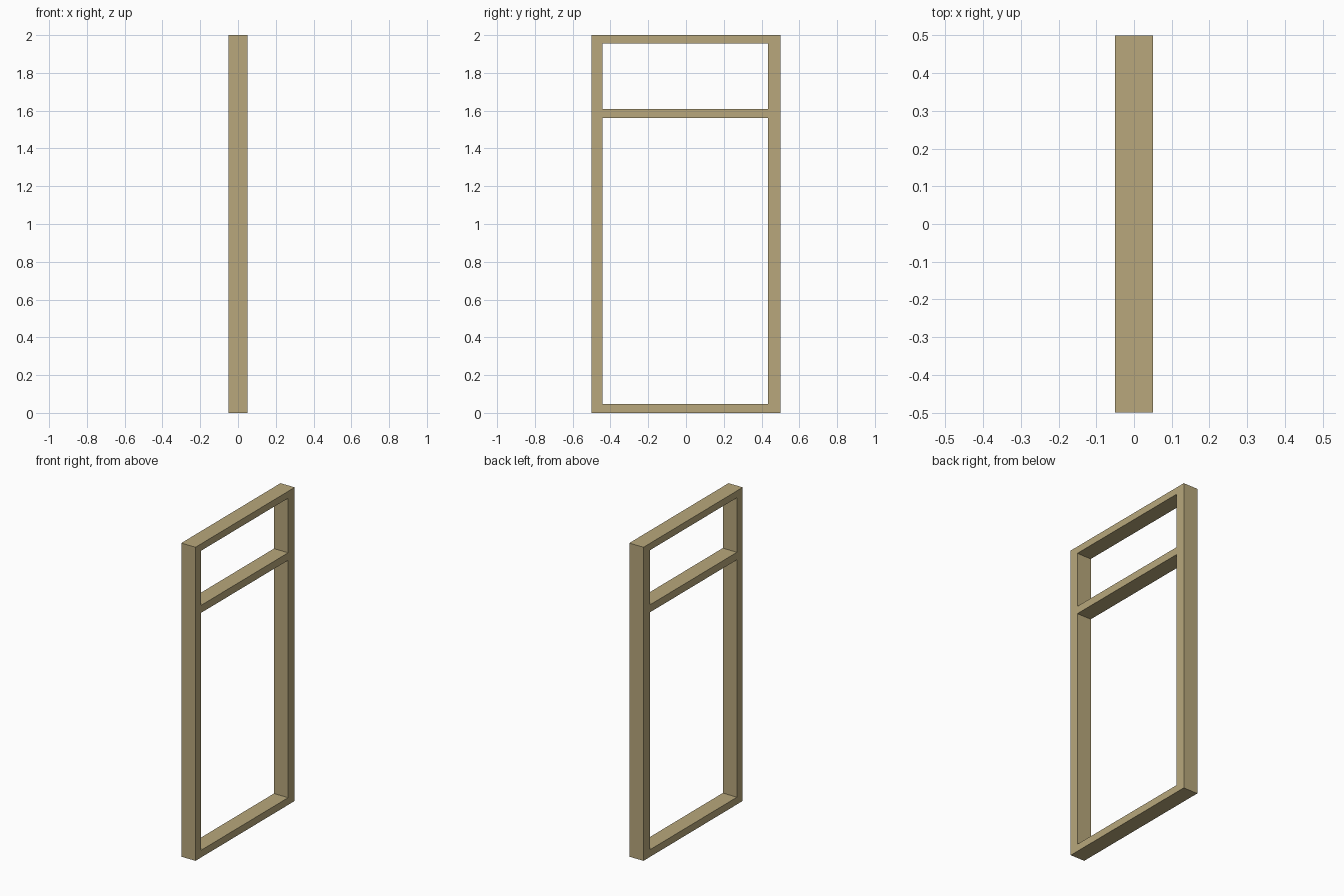
import bpy

if "Cube" in bpy.data.objects:
    bpy.data.objects.remove(bpy.data.objects["Cube"], do_unlink=True)

# Single wood colour
wood = bpy.data.materials.new("tan_wood")
wood.use_nodes = True
colour = (0.48, 0.39, 0.20, 1)
wood.diffuse_color = colour
wood.node_tree.nodes["Principled BSDF"].inputs["Base Color"].default_value = colour

DEPTH = 0.1                     # frame thickness along x
INNER_Y = (-0.442, 0.434)       # opening between the posts


def beam(name, y, z):
    """Square-edged timber spanning the given y and z ranges."""
    bpy.ops.mesh.primitive_cube_add(size=1, location=(0, sum(y) / 2, sum(z) / 2))
    obj = bpy.context.object
    obj.name = name
    obj.scale = (DEPTH, y[1] - y[0], z[1] - z[0])
    bpy.ops.object.transform_apply(location=False, rotation=False, scale=True)
    obj.data.materials.append(wood)


# Full-height posts
beam("front_post", (-0.5, INNER_Y[0]), (0, 2))
beam("back_post", (INNER_Y[1], 0.5), (0, 2))

# Sill, transom bar and head fitted between the posts
beam("bottom_sill", INNER_Y, (0, 0.046))
beam("transom_bar", INNER_Y, (1.56, 1.608))
beam("top_rail", INNER_Y, (1.956, 2))
